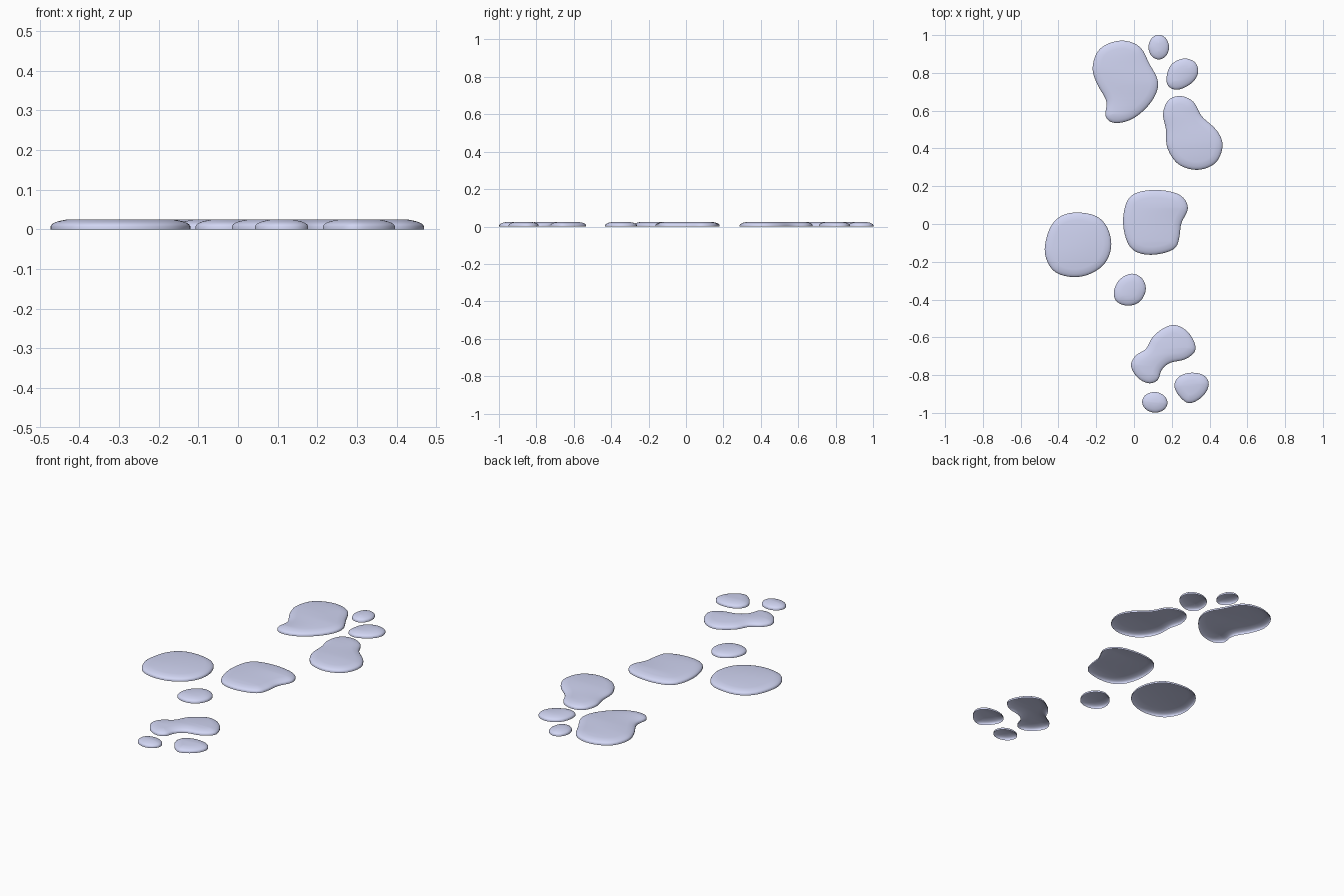
import bpy, bmesh, math
from mathutils import Vector
from mathutils.geometry import tessellate_polygon

if "Cube" in bpy.data.objects:
    bpy.data.objects.remove(bpy.data.objects["Cube"])

# Rounded edge section: inset from the outline, height
EDGE = [(0, 0), (0, .008), (.003, .0125), (.009, .0165), (.018, .020), (.029, .0225), (.042, .025)]

mat = bpy.data.materials.new("blue_grey_stone")
mat.diffuse_color = (.64, .67, .90, 1)
mat.use_nodes = True
mat.node_tree.nodes["Principled BSDF"].inputs["Base Color"].default_value = mat.diffuse_color


def smooth_loop(pts, steps=7):
    """Closed Catmull-Rom outline through the points."""
    p = [Vector(q) for q in pts]
    n, out = len(p), []
    for i in range(n):
        a, b, c, d = p[i - 1], p[i], p[(i + 1) % n], p[(i + 2) % n]
        for k in range(steps):
            t = k / steps
            out.append(.5 * (2 * b + (c - a) * t + (2 * a - 5 * b + 4 * c - d) * t * t
                             + (3 * b - a - 3 * c + d) * t ** 3))
    # Relax small kinks in the curve
    for _ in range(3):
        out = [(out[i - 1] + 2 * out[i] + out[(i + 1) % len(out)]) / 4 for i in range(len(out))]
    return out


def oval(cx, cy, rx, ry, tilt=0):
    """Clockwise control points of a tilted oval."""
    pts = []
    for i in range(8):
        a = -math.tau * i / 8
        x, y = rx * math.cos(a), ry * math.sin(a)
        pts.append((cx + x * math.cos(tilt) - y * math.sin(tilt),
                    cy + x * math.sin(tilt) + y * math.cos(tilt)))
    return pts


def stone(name, pts):
    """Flat stone shell, open underneath, from a clockwise outline."""
    loop = smooth_loop(pts)
    n = len(loop)
    inward = []
    for i in range(n):
        t = (loop[(i + 1) % n] - loop[i - 1]).normalized()
        inward.append(Vector((t.y, -t.x)))
    bm = bmesh.new()
    rings = [[bm.verts.new((*(p + v * d), z)) for p, v in zip(loop, inward)] for d, z in EDGE]
    for lo, hi in zip(rings, rings[1:]):
        for i in range(n):
            j = (i + 1) % n
            bm.faces.new((lo[i], hi[i], hi[j], lo[j]))
    # Top cap
    top = rings[-1]
    for tri in tessellate_polygon([[v.co for v in top]]):
        bm.faces.new([top[k] for k in tri])
    bmesh.ops.recalc_face_normals(bm, faces=bm.faces)
    if sum(f.normal.z * f.calc_area() for f in bm.faces) < 0:
        bmesh.ops.reverse_faces(bm, faces=bm.faces)
    me = bpy.data.meshes.new(name)
    bm.to_mesh(me)
    bm.free()
    me.materials.append(mat)
    ob = bpy.data.objects.new(name, me)
    bpy.context.collection.objects.link(ob)
    bpy.ops.object.select_all(action='DESELECT')
    ob.select_set(True)
    bpy.context.view_layer.objects.active = ob
    bpy.ops.object.shade_smooth_by_angle(angle=math.radians(50))


# Back group
stone("back_large_stone", [(-.07, .972), (.03, .94), (.08, .85), (.129, .75), (.095, .65), (0, .56),
                           (-.10, .534), (-.152, .57), (-.145, .65), (-.195, .74), (-.22, .83), (-.18, .93)])
stone("back_pebble", oval(.131, .936, .055, .066))
stone("back_small_stone", [(.267, .877), (.325, .855), (.340, .80), (.305, .745), (.23, .710),
                           (.177, .735), (.176, .80), (.205, .852)])
stone("back_pear_stone", [(.245, .678), (.315, .648), (.358, .57), (.435, .50), (.470, .42), (.435, .325),
                          (.34, .286), (.235, .315), (.175, .405), (.17, .50), (.153, .58), (.18, .655)])
# Middle group
stone("middle_stone", [(.11, .181), (.24, .157), (.287, .085), (.25, .005), (.240, -.07), (.210, -.135),
                       (.09, -.164), (-.01, -.135), (-.053, -.04), (-.053, .07), (-.01, .155)])
stone("middle_round_stone", [(-.29, .061), (-.195, .040), (-.138, -.025), (-.120, -.12), (-.155, -.21),
                             (-.235, -.266), (-.33, -.281), (-.425, -.25), (-.472, -.16),
                             (-.460, -.06), (-.425, .01), (-.37, .05)])
stone("middle_small_stone", [(-.01, -.262), (.045, -.29), (.063, -.35), (.03, -.413), (-.035, -.433),
                             (-.093, -.41), (-.107, -.355), (-.075, -.292)])
# Front group
stone("front_bean_stone", [(.20, -.533), (.285, -.57), (.328, -.66), (.275, -.715), (.19, -.735), (.145, -.775),
                           (.127, -.825), (.080, -.844), (.02, -.815), (-.017, -.75), (.01, -.695),
                           (.065, -.66), (.105, -.59)])
stone("front_small_stone", [(.30, -.787), (.368, -.80), (.397, -.848), (.365, -.912), (.294, -.950),
                            (.24, -.912), (.213, -.857), (.237, -.808)])
stone("front_pebble", oval(.11, -.944, .068, .055, -.1))
